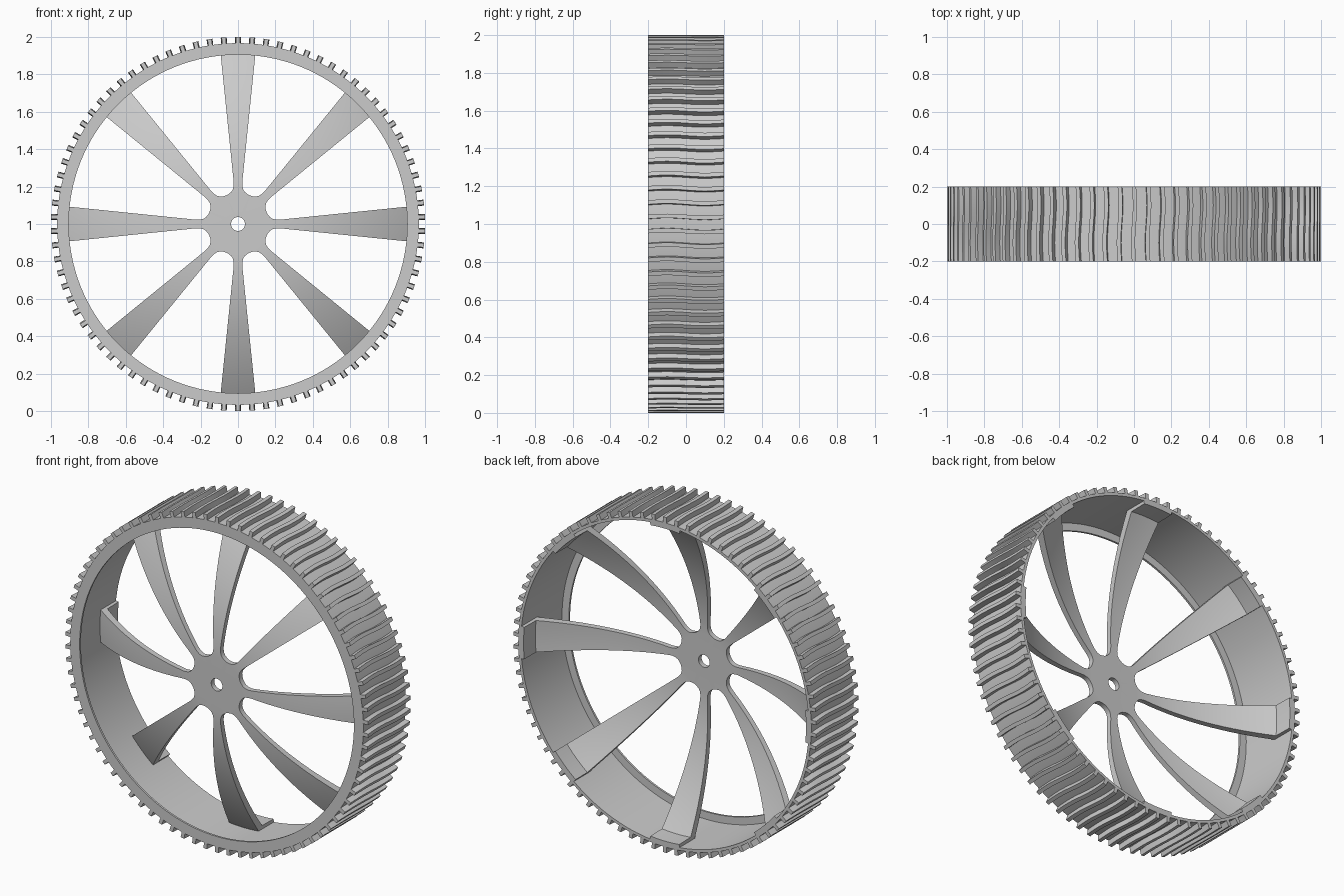
import bpy, bmesh, math

cube = bpy.data.objects.get("Cube")
if cube:
    bpy.data.objects.remove(cube, do_unlink=True)

grey = bpy.data.materials.new("wheel_grey")
grey.use_nodes = True
grey.diffuse_color = (0.6, 0.6, 0.6, 1)
grey.node_tree.nodes["Principled BSDF"].inputs["Base Color"].default_value = (0.6, 0.6, 0.6, 1)

HALF = 0.2        # half width of the wheel
SPOKES = 8
TEETH = 82
FOOT = 0.93       # inner radius of the spoke feet lying on the rim


def polar(r, angle, y):
    """Point on the wheel: radius, angle from +x towards +z, depth."""
    return (r * math.cos(angle), y, 1 + r * math.sin(angle))


def finish(name, bm):
    bmesh.ops.remove_doubles(bm, verts=bm.verts, dist=0.0002)
    bmesh.ops.recalc_face_normals(bm, faces=bm.faces)
    mesh = bpy.data.meshes.new(name)
    bm.to_mesh(mesh)
    bm.free()
    mesh.materials.append(grey)
    obj = bpy.data.objects.new(name, mesh)
    bpy.context.collection.objects.link(obj)
    bpy.ops.object.select_all(action='DESELECT')
    obj.select_set(True)
    bpy.context.view_layer.objects.active = obj
    bpy.ops.object.shade_smooth_by_angle(angle=math.radians(30))


def loft(bm, loops):
    """Skin closed loops of equal length one after another."""
    rings = [[bm.verts.new(p) for p in loop] for loop in loops]
    for a, b in zip(rings, rings[1:]):
        n = len(a)
        for i in range(n):
            bm.faces.new((a[i], a[(i + 1) % n], b[(i + 1) % n], b[i]))
    return rings


# Rim: thin band with a slim inward lip at the front
bm = bmesh.new()
section = [(0.905, -HALF), (0.967, -HALF), (0.967, HALF),
           (0.95, HALF), (0.95, -0.188), (0.905, -0.188)]
steps = 160
loft(bm, [[polar(r, math.tau * i / steps, y) for r, y in section] for i in range(steps + 1)])
finish("rim", bm)

# Tread: wavy ribs across the band, one of them at the very top
bm = bmesh.new()
half_rib, wave, cuts = 0.011, 0.005, 16
for t in range(TEETH):
    base = math.pi / 2 + math.tau * t / TEETH
    loops = []
    for i in range(cuts + 1):
        y = -HALF + 2 * HALF * i / cuts
        mid = base - wave * math.sin(math.pi * y / HALF)
        loops.append([polar(r, mid + s * half_rib, y)
                      for r, s in ((0.96, -1), (1.0, -1), (1.0, 1), (0.96, 1))])
    rings = loft(bm, loops)
    bm.faces.new(rings[0])
    bm.faces.new(rings[-1])
finish("tread_ribs", bm)


# Hub and spokes: one dished plate, swept back towards the rim
def front_depth(r):
    return -HALF + 0.4 * max(0, r - 0.15) ** 2


def back_depth(r):
    """The spoke ends in a foot that runs along the rim to its back edge."""
    if r > FOOT + 0.001:
        return HALF
    return -0.17 + 0.43 * max(0, r - 0.15) ** 2


# radius and half angle in degrees: hub disc, fillet, wedge spoke, foot
rows = [(0.037, 22.5), (0.165, 22.5), (0.168, 17), (0.176, 11.5), (0.19, 8), (0.21, 6.3)]
rows += [(0.23 + (FOOT - 0.23) * i / 14, 5.85) for i in range(15)]
rows += [(FOOT + 0.002, 5.85), (0.955, 5.85)]
cols = 6
bm = bmesh.new()
for s in range(SPOKES):
    centre = math.tau * s / SPOKES
    sheets = []
    for depth in (front_depth, back_depth):
        sheets.append([[bm.verts.new(polar(r, centre + math.radians(h) * (2 * c / cols - 1), depth(r)))
                        for c in range(cols + 1)] for r, h in rows])
    front, back = sheets
    for k in range(len(rows) - 1):
        for grid in sheets:
            for c in range(cols):
                bm.faces.new((grid[k][c], grid[k][c + 1], grid[k + 1][c + 1], grid[k + 1][c]))
        if k:  # side walls outside the shared hub disc
            for c in (0, cols):
                bm.faces.new((front[k][c], front[k + 1][c], back[k + 1][c], back[k][c]))
    for k in (0, -1):  # axle hole wall and spoke tip
        for c in range(cols):
            bm.faces.new((front[k][c], front[k][c + 1], back[k][c + 1], back[k][c]))
finish("hub_and_spokes", bm)
